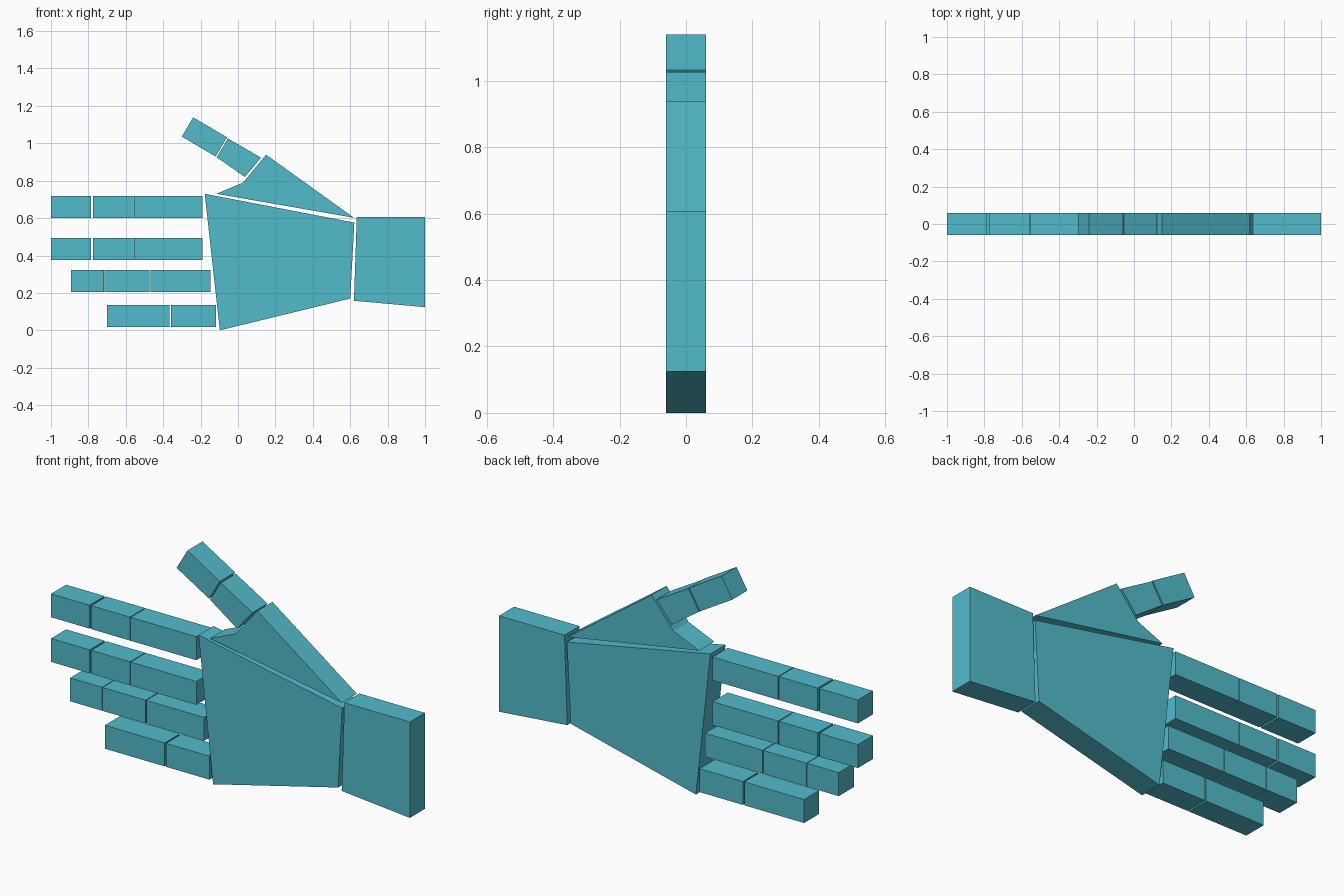
import bpy
import bmesh

if "Cube" in bpy.data.objects:
    bpy.data.objects.remove(bpy.data.objects["Cube"])

HALF = 0.06  # half thickness of every block

teal = bpy.data.materials.new("teal")
teal.diffuse_color = (0.085, 0.50, 0.60, 1.0)
teal.use_nodes = True
teal.node_tree.nodes["Principled BSDF"].inputs["Base Color"].default_value = teal.diffuse_color


def slab(name, outline):
    """Flat-sided block: an (x, z) outline extruded through the thickness."""
    bm = bmesh.new()
    face = bm.faces.new([bm.verts.new((x, -HALF, z)) for x, z in outline])
    result = bmesh.ops.extrude_face_region(bm, geom=[face])
    moved = [v for v in result["geom"] if isinstance(v, bmesh.types.BMVert)]
    bmesh.ops.translate(bm, verts=moved, vec=(0, 2 * HALF, 0))
    bmesh.ops.recalc_face_normals(bm, faces=bm.faces)
    mesh = bpy.data.meshes.new(name)
    bm.to_mesh(mesh)
    bm.free()
    mesh.materials.append(teal)
    obj = bpy.data.objects.new(name, mesh)
    bpy.context.collection.objects.link(obj)


# Palm and wrist
slab("palm", [(-0.178, 0.73), (0.622, 0.576), (0.60, 0.17), (-0.097, 0.0)])
slab("wrist", [(0.635, 0.607), (1.0, 0.607), (1.0, 0.124), (0.62, 0.158)])

# Thumb
slab("thumb_base", [(-0.115, 0.73), (0.027, 0.79), (0.15, 0.939), (0.62, 0.602)])
slab("thumb_middle", [(-0.054, 1.026), (0.123, 0.923), (0.037, 0.82), (-0.114, 0.925)])
slab("thumb_tip", [(-0.24, 1.139), (-0.059, 1.032), (-0.12, 0.929), (-0.30, 1.036)])

# Fingers: bottom height, then x spans from tip to knuckle
LONG = [(-1.0, -0.785), (-0.776, -0.56), (-0.556, -0.19)]
FINGERS = {
    "index_finger": (0.60, LONG),
    "middle_finger": (0.375, LONG),
    "ring_finger": (0.205, [(-0.893, -0.716), (-0.713, -0.473), (-0.469, -0.148)]),
    "little_finger": (0.018, [(-0.70, -0.367), (-0.359, -0.117)]),
}
for name, (z, spans) in FINGERS.items():
    for i, (a, b) in enumerate(spans, 1):
        slab(f"{name}_segment_{i}", [(a, z), (b, z), (b, z + 0.118), (a, z + 0.118)])
